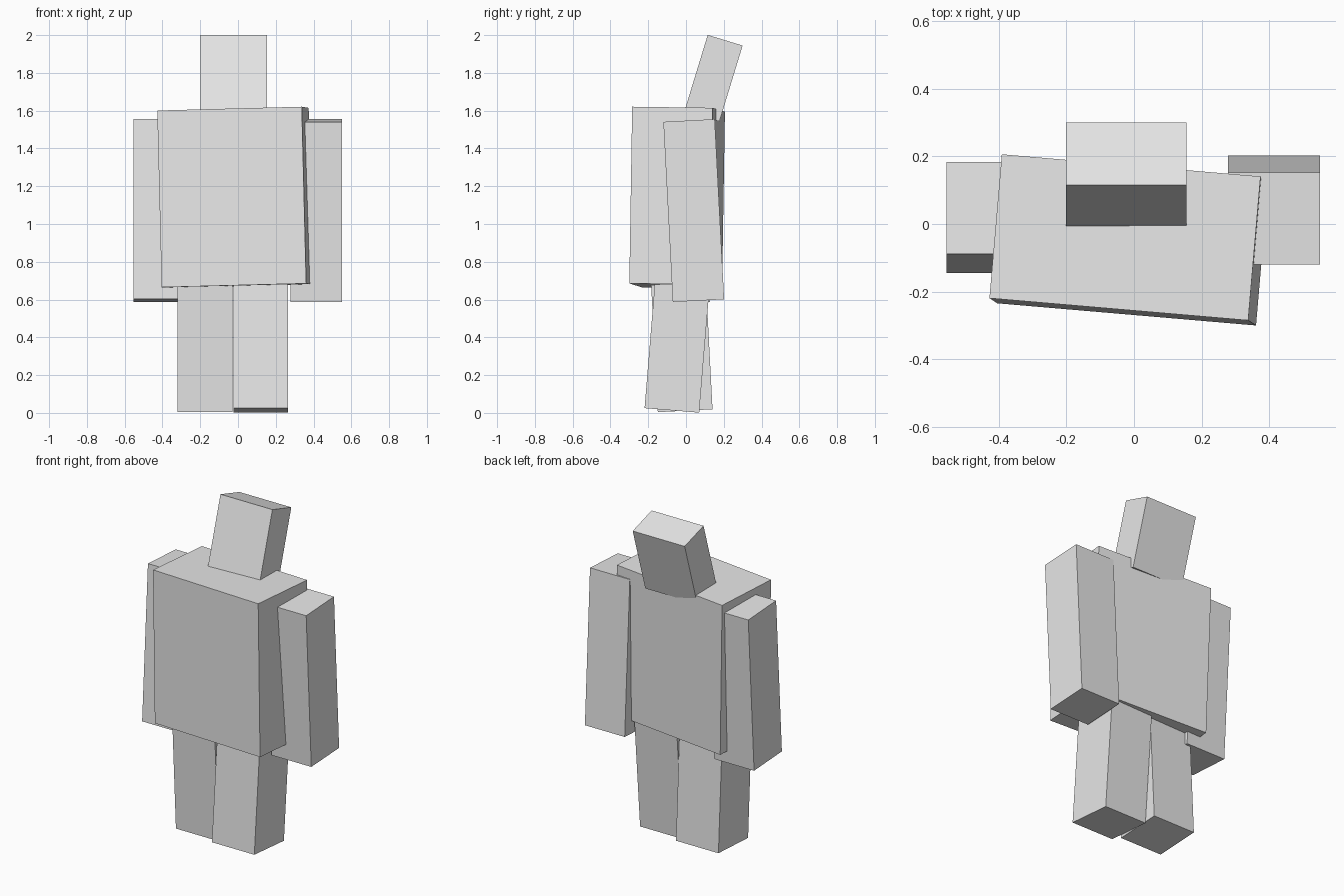
import bpy
from math import radians

default = bpy.data.objects.get("Cube")
if default:
    bpy.data.objects.remove(default, do_unlink=True)

# Single plain grey material
grey = bpy.data.materials.new("plain_grey")
grey.use_nodes = True
colour = (0.8, 0.8, 0.8, 1)
grey.diffuse_color = colour
grey.node_tree.nodes["Principled BSDF"].inputs["Base Color"].default_value = colour


def block(name, size, centre, tilt):
    """Flat-sided box with the given size, centre and rotation in degrees."""
    bpy.ops.mesh.primitive_cube_add(size=1, location=centre)
    obj = bpy.context.object
    obj.name = name
    obj.scale = size
    obj.rotation_euler = [radians(a) for a in tilt]
    obj.data.materials.append(grey)
    return obj


# Torso, slightly twisted
block("torso", (0.768, 0.427, 0.936), (-0.015, -0.047, 1.14), (-0.8, -1.5, -4.9))

# Head, leaning back and sunk into the torso
block("head", (0.355, 0.193, 0.42), (-0.023, 0.146, 1.772), (-17, 0, 0))

# Arms, swung in opposite directions
arm = (0.272, 0.272, 0.955)
block("left_arm", arm, (0.414, 0.041, 1.071), (3, 0, 0))
block("right_arm", arm, (-0.418, 0.019, 1.071), (-3.4, 0, 0))

# Legs, swung against the arms, tops hidden inside the torso
leg = (0.29, 0.29, 0.75)
block("left_leg", leg, (0.12, -0.044, 0.387), (-4.7, 0, 0))
block("right_leg", leg, (-0.175, -0.024, 0.386), (3, 0, 0))
